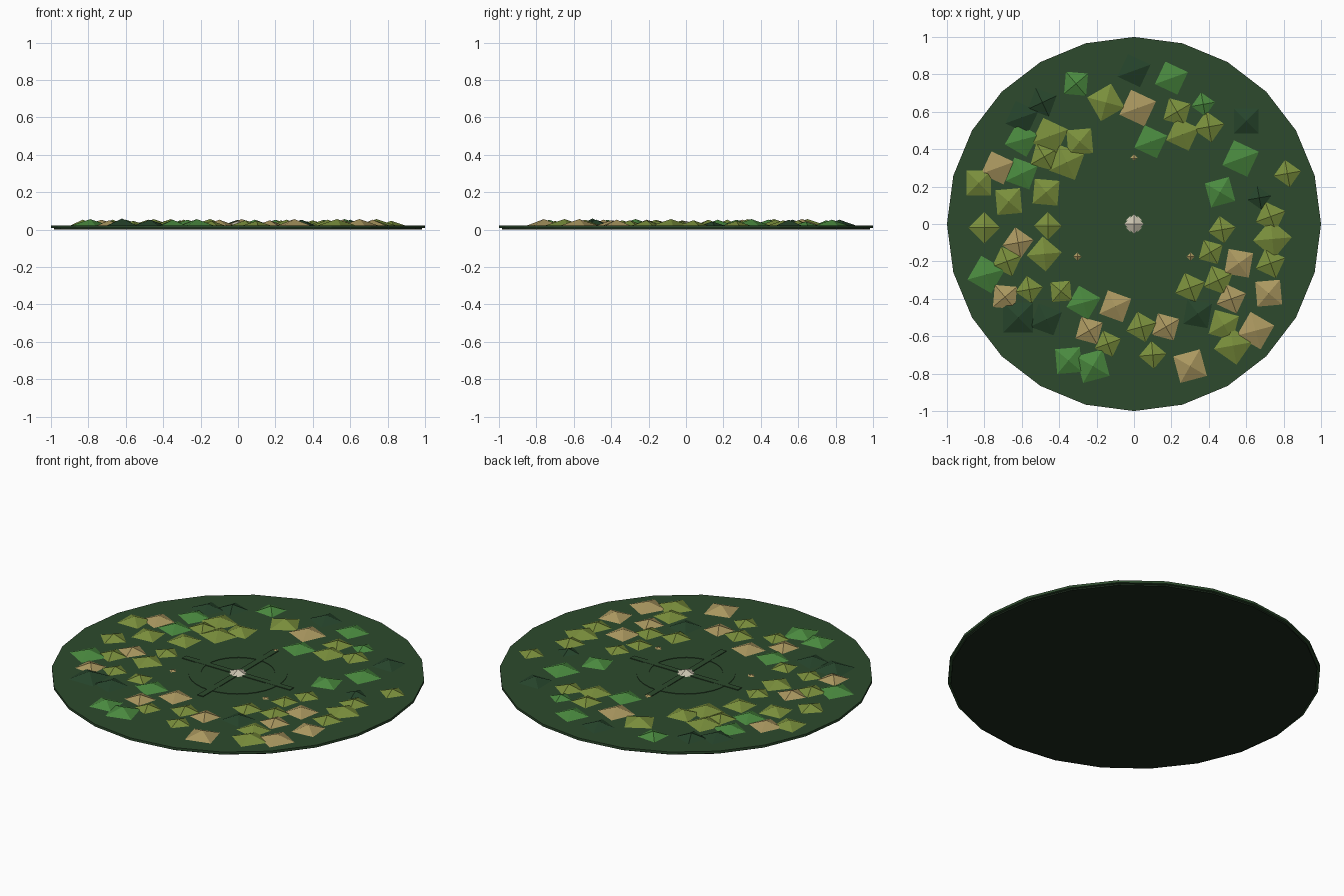
import bpy
import bmesh
from math import cos, sin, radians, pi
from mathutils import Matrix, Vector

if "Cube" in bpy.data.objects:
    bpy.data.objects.remove(bpy.data.objects["Cube"], do_unlink=True)

GROUND_TOP = 0.022


def material(name, hex_code):
    """Flat material from an sRGB hex code."""
    srgb = [int(hex_code[i:i + 2], 16) / 255 for i in (0, 2, 4)]
    colour = [((c + 0.055) / 1.055) ** 2.4 for c in srgb] + [1]
    mat = bpy.data.materials.new(name)
    mat.use_nodes = True
    mat.diffuse_color = colour
    mat.node_tree.nodes["Principled BSDF"].inputs["Base Color"].default_value = colour
    return mat


def add_object(name, bm, mat):
    bmesh.ops.recalc_face_normals(bm, faces=bm.faces)
    mesh = bpy.data.meshes.new(name)
    bm.to_mesh(mesh)
    bm.free()
    mesh.materials.append(mat)
    obj = bpy.data.objects.new(name, mesh)
    bpy.context.collection.objects.link(obj)
    return obj


def disc(name, radius, bottom, top, mat, sides=24):
    bm = bmesh.new()
    bmesh.ops.create_cone(bm, cap_ends=True, segments=sides,
                          radius1=radius, radius2=radius, depth=top - bottom,
                          matrix=Matrix.Translation((0, 0, (top + bottom) / 2)))
    # Put a corner on each axis
    for v in bm.verts:
        v.co.xy = v.co.xy.normalized() * radius
    return add_object(name, bm, mat)


def pyramid(bm, x, y, radius, angle, height):
    """Low four-sided mound standing on the ground."""
    base = [bm.verts.new((x + radius * cos(radians(angle + 90 * k)),
                          y + radius * sin(radians(angle + 90 * k)),
                          GROUND_TOP - 0.002)) for k in range(4)]
    tip = bm.verts.new((x, y, GROUND_TOP + height))
    for k in range(4):
        bm.faces.new((base[k], base[(k + 1) % 4], tip))
    bm.faces.new(base[::-1])


def mounds(name, mat, places, steepness=0.31):
    """Each place is x, y, radius (hundredths) and corner angle (degrees)."""
    bm = bmesh.new()
    for x, y, r, angle in places:
        pyramid(bm, x / 100, y / 100, r / 100, angle, steepness * r / 100)
    return add_object(name, bm, mat)


soil = material("dark soil", "1c2a1c")
grass = material("forest green", "2d4a2d")
olive = material("olive green", "7a8f3c")
leaf = material("leaf green", "4a8a3f")
sand = material("sand", "ab9860")
shade = material("deep green", "26442b")
stone = material("pale stone", "cbc4b0")

# Ground plate with a slightly smaller underside
disc("underside", 0.985, 0, 0.01, soil)
disc("ground", 1, 0.008, GROUND_TOP, grass)

# Raised ring in the clearing
bm = bmesh.new()
SIDES = 32
profile = [(0.198, 0.02), (0.265, 0.02), (0.265, 0.025), (0.198, 0.025)]
loops = [[bm.verts.new((r * cos(2 * pi * i / SIDES), r * sin(2 * pi * i / SIDES), z))
          for r, z in profile] for i in range(SIDES)]
for i, a in enumerate(loops):
    b = loops[(i + 1) % SIDES]
    for k in range(4):
        n = (k + 1) % 4
        bm.faces.new((a[k], b[k], b[n], a[n]))
add_object("clearing_ring", bm, grass)

# Crossed paths
for name, size in (("path_across", (0.704, 0.036)), ("path_along", (0.036, 0.704))):
    bm = bmesh.new()
    bmesh.ops.create_cube(bm, size=1)
    bmesh.ops.scale(bm, vec=Vector((*size, 0.006)), verts=bm.verts)
    bmesh.ops.translate(bm, vec=(0, 0, 0.023), verts=bm.verts)
    add_object(name, bm, grass)

# Central stone and three markers around it
bm = bmesh.new()
pyramid(bm, 0, 0, 0.067, 0, 0.025)
add_object("centre_stone", bm, stone)
bm = bmesh.new()
for a in (90, 210, 330):
    pyramid(bm, 0.35 * cos(radians(a)), 0.35 * sin(radians(a)), 0.026, 0, 0.01)
add_object("small_markers", bm, sand)

# Scattered mounds, one group per colour
mounds("olive_mounds", olive, [
    (-15, 65, 11, 75), (-45, 47, 11, 20), (-29, 44, 10, 50), (-48, 36, 9, 30),
    (-36, 33, 11, 25), (-83, 22, 10, 45), (-67, 12, 10, 50), (-47, 17, 10, 40),
    (-80, -2, 9, 0), (-46, -1, 8, 0), (-68, -20, 9, 20), (-48, -16, 10, 5),
    (-56, -35, 8, 10), (-39, -36, 8, 50), (-14, -64, 8, 20), (4, -55, 9, 15),
    (10, -70, 8, 5), (48, -54, 10, 30), (53, -65, 11, 10), (30, -34, 9, 20),
    (45, -30, 9, 25), (41, -15, 8, 30), (47, -3, 8, 10), (73, -21, 9, 20),
    (74, -8, 11, 5), (73, 4, 9, 20), (82, 27, 8, 10), (23, 60, 9, 30),
    (40, 52, 9, 10), (26, 48, 10, 20)])
mounds("leafy_mounds", leaf, [
    (-31, 75, 9, 40), (20, 78, 10, 20), (37, 64, 7, 10), (-60, 45, 10, 15),
    (-60, 27, 10, 25), (9, 44, 10, 20), (57, 35, 11, 20), (46, 17, 10, 60),
    (-79, -27, 11, 15), (-27, -42, 10, 15), (-35, -73, 10, 50), (-22, -76, 11, 60)])
mounds("sandy_mounds", sand, [
    (2, 62, 11, 20), (-73, 30, 10, 20), (-62, -10, 9, 10), (-69, -39, 9, 40),
    (-24, -57, 9, 30), (-10, -44, 10, 25), (17, -55, 9, 30), (30, -76, 11, 60),
    (65, -57, 11, 15), (52, -40, 9, 20), (56, -21, 10, 35), (72, -37, 10, 50)])
mounds("shaded_mounds", shade, [
    (0, 82, 10, 20), (-60, 57, 10, 20), (-49, 65, 9, 25), (60, 55, 10, 45),
    (67, 14, 7, 10), (-62, -50, 12, 45), (-47, -51, 10, 25), (34, -48, 10, 35)])
